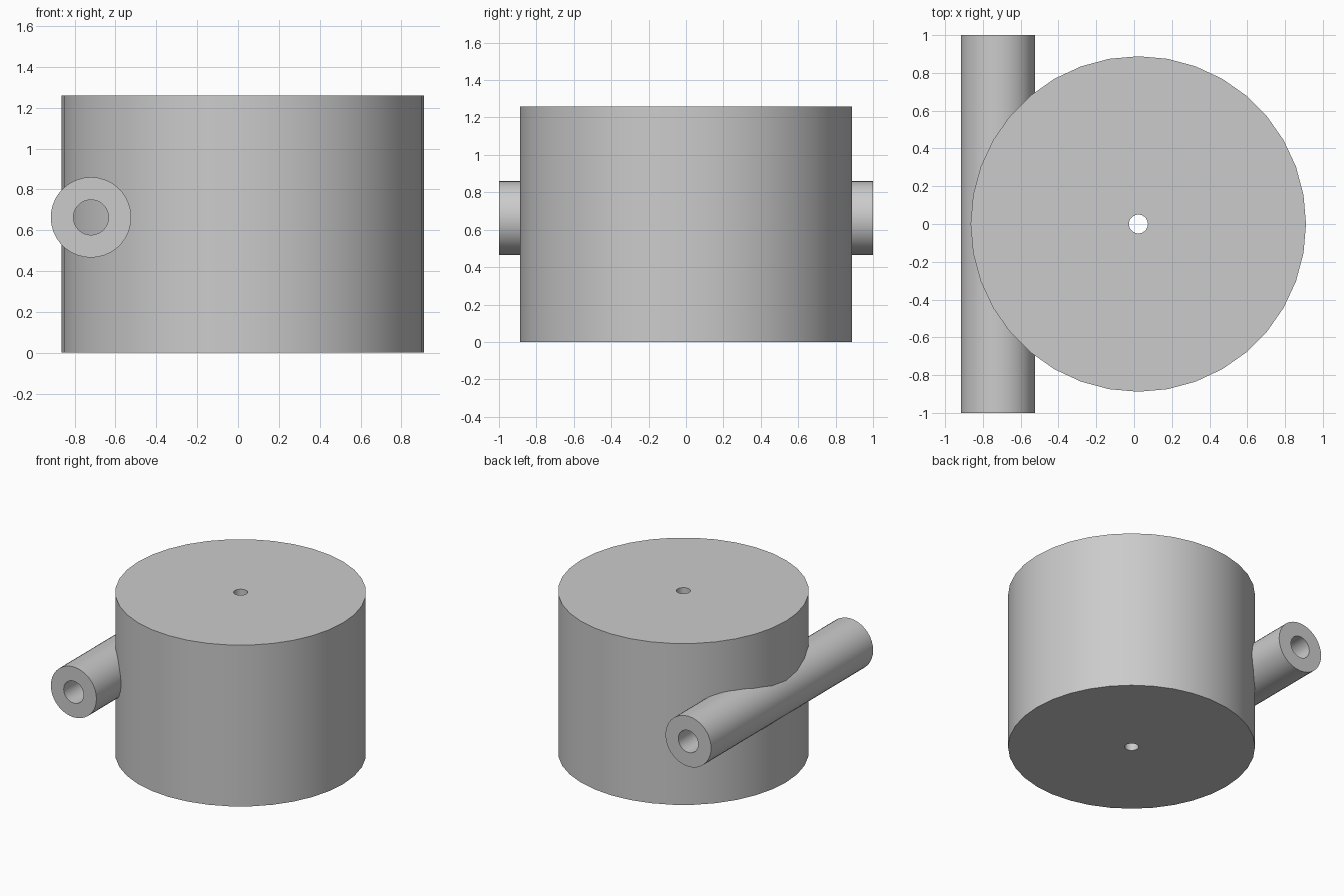
import bpy, bmesh, math
from mathutils import Matrix

if "Cube" in bpy.data.objects:
    bpy.data.objects.remove(bpy.data.objects["Cube"], do_unlink=True)

# Single grey finish
grey = bpy.data.materials.new("plain grey")
grey.use_nodes = True
colour = (0.6, 0.6, 0.6, 1)
grey.diffuse_color = colour
grey.node_tree.nodes["Principled BSDF"].inputs["Base Color"].default_value = colour


def bored_cylinder(name, outer, inner, length, sides, matrix):
    """Cylinder with a round hole along its whole axis."""
    bm = bmesh.new()
    rings = []
    for radius, z in ((outer, 0), (outer, length), (inner, length), (inner, 0)):
        rings.append([bm.verts.new((radius * math.cos(a), radius * math.sin(a), z))
                      for a in (math.tau * i / sides for i in range(sides))])
    for k in range(4):
        low, high = rings[k], rings[(k + 1) % 4]
        for i in range(sides):
            j = (i + 1) % sides
            bm.faces.new((low[i], low[j], high[j], high[i]))
    bm.transform(matrix)
    bmesh.ops.recalc_face_normals(bm, faces=bm.faces)
    mesh = bpy.data.meshes.new(name)
    bm.to_mesh(mesh)
    bm.free()
    mesh.materials.append(grey)
    obj = bpy.data.objects.new(name, mesh)
    bpy.context.collection.objects.link(obj)
    bpy.ops.object.select_all(action='DESELECT')
    obj.select_set(True)
    bpy.context.view_layer.objects.active = obj
    bpy.ops.object.shade_smooth_by_angle(angle=math.radians(30))
    return obj


# Drum with a small hole down its axis
bored_cylinder("drum", 0.888, 0.05, 1.26, 36, Matrix.Translation((0.023, 0, 0)))

# Side pipe running front to back, its bore blocked by the drum
bored_cylinder("side_pipe", 0.197, 0.086, 2.0, 36,
               Matrix.Translation((-0.72, 1, 0.663)) @ Matrix.Rotation(math.pi / 2, 4, 'X'))
